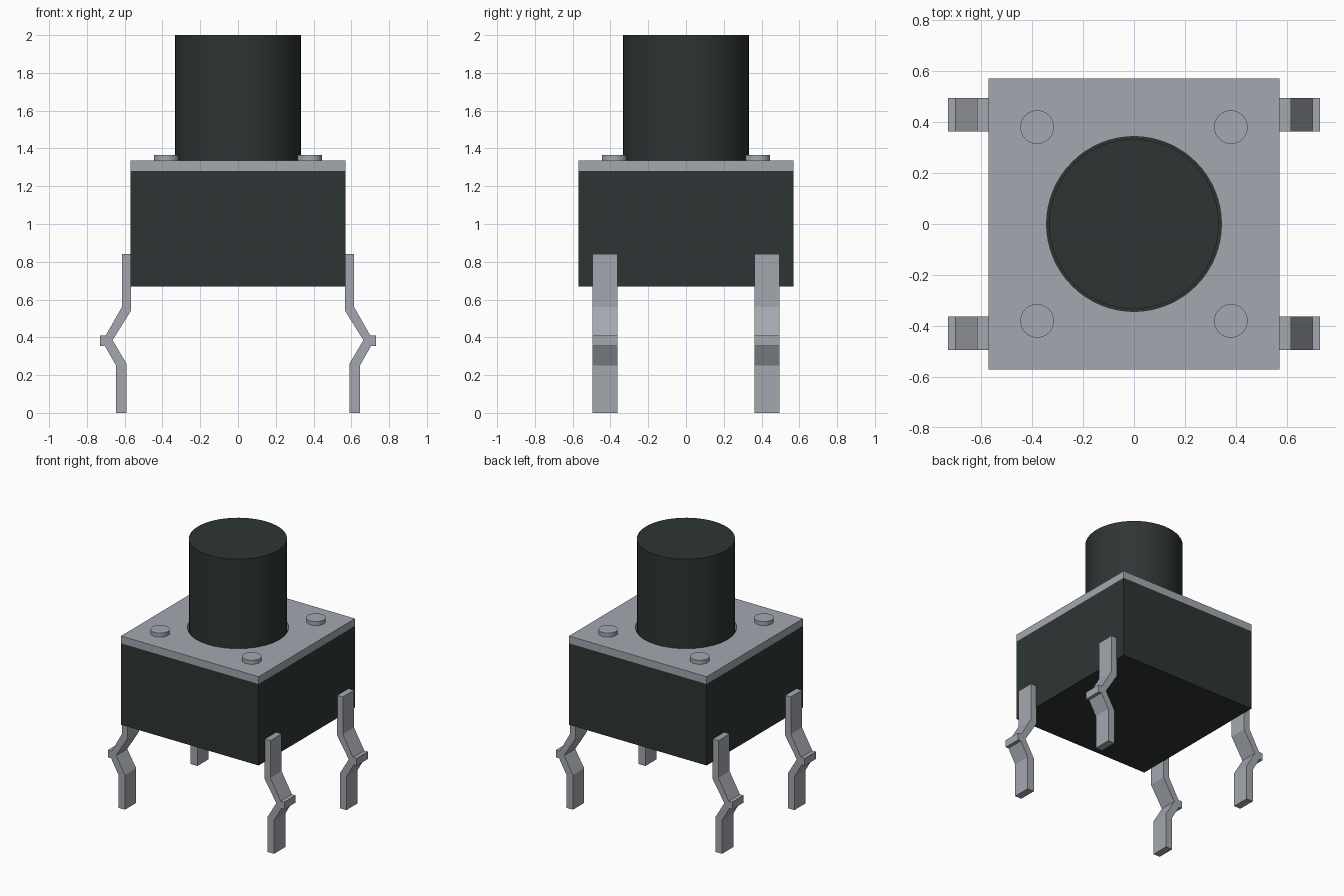
import bpy, bmesh, math

if "Cube" in bpy.data.objects:
    bpy.data.objects.remove(bpy.data.objects["Cube"])


def material(name, color):
    m = bpy.data.materials.new(name)
    m.diffuse_color = (*color, 1)
    m.use_nodes = True
    m.node_tree.nodes["Principled BSDF"].inputs["Base Color"].default_value = m.diffuse_color
    return m


DARK = material("dark plastic", (0.027, 0.036, 0.034))
METAL = material("grey metal", (0.37, 0.39, 0.43))


def finish(obj, name, mat):
    obj.name = name
    obj.data.materials.clear()
    obj.data.materials.append(mat)
    return obj


def box(name, half, z0, z1, mat):
    bpy.ops.mesh.primitive_cube_add(size=1, location=(0, 0, (z0 + z1) / 2))
    obj = bpy.context.object
    obj.scale = (2 * half, 2 * half, z1 - z0)
    bpy.ops.object.transform_apply(location=True, rotation=False, scale=True)
    return finish(obj, name, mat)


def cylinder(name, x, y, r, z0, z1, mat, sides):
    bpy.ops.mesh.primitive_cylinder_add(vertices=sides, radius=r, depth=z1 - z0,
                                        location=(x, y, (z0 + z1) / 2))
    obj = bpy.context.object
    bpy.ops.object.shade_smooth_by_angle(angle=math.radians(30))
    return finish(obj, name, mat)


def leg(name, side, y0, y1):
    # Bent strip: straight top, outward kink with a small nub, straight foot
    profile = [(0.567, 0.84), (0.567, 0.54), (0.664, 0.385), (0.59, 0.26),
               (0.59, 0), (0.645, 0), (0.645, 0.25), (0.705, 0.355),
               (0.73, 0.355), (0.73, 0.41), (0.70, 0.41), (0.615, 0.56),
               (0.615, 0.84)]
    bm = bmesh.new()
    face = bm.faces.new([bm.verts.new((side * x, y0, z)) for x, z in profile])
    ext = bmesh.ops.extrude_face_region(bm, geom=[face])
    for v in ext["geom"]:
        if isinstance(v, bmesh.types.BMVert):
            v.co.y = y1
    bmesh.ops.recalc_face_normals(bm, faces=bm.faces)
    mesh = bpy.data.meshes.new(name)
    bm.to_mesh(mesh)
    bm.free()
    obj = bpy.data.objects.new(name, mesh)
    bpy.context.collection.objects.link(obj)
    finish(obj, name, mat=METAL)


# Housing and button
box("housing", 0.57, 0.67, 1.28, DARK)
cylinder("button", 0, 0, 0.333, 1.27, 2.0, DARK, 64)

# Cover plate with a round hole for the button
plate = box("cover_plate", 0.57, 1.28, 1.335, METAL)
cutter = cylinder("hole_cutter", 0, 0, 0.343, 1.2, 1.45, METAL, 64)
cutter.hide_render = True
cutter.hide_viewport = True
cutter.display_type = 'WIRE'
cut = plate.modifiers.new("button_hole", 'BOOLEAN')
cut.operation = 'DIFFERENCE'
cut.solver = 'EXACT'
cut.object = cutter

# Four rivets and four legs
for sx, x_name in ((-1, "left"), (1, "right")):
    for sy, y_name in ((-1, "front"), (1, "back")):
        cylinder(f"rivet_{y_name}_{x_name}", sx * 0.38, sy * 0.38, 0.066,
                 1.325, 1.365, METAL, 32)
        leg(f"leg_{y_name}_{x_name}", sx, sy * 0.362, sy * 0.495)
